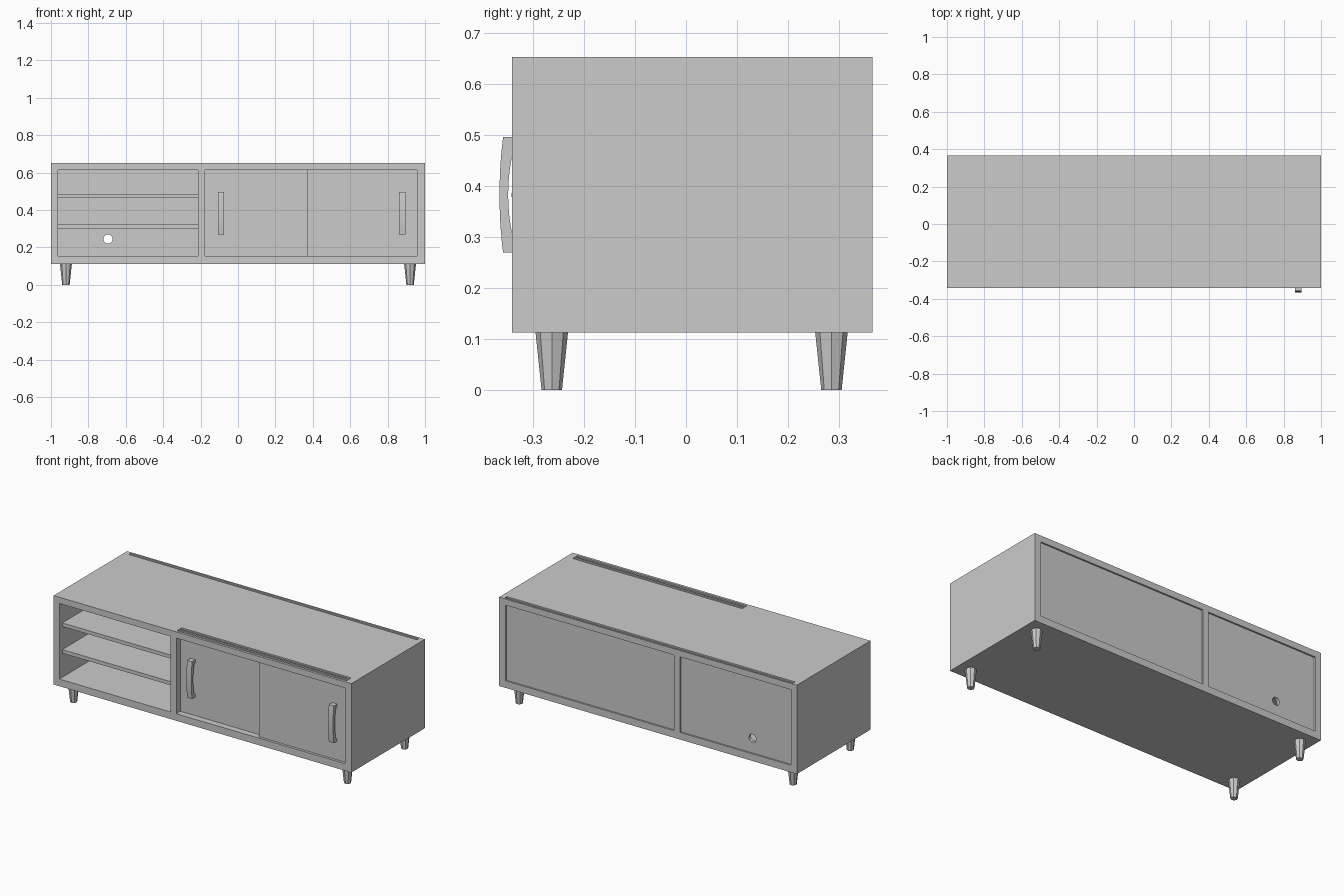
import bpy, bmesh, math

if "Cube" in bpy.data.objects:
    bpy.data.objects.remove(bpy.data.objects["Cube"])


def obj_from_bm(name, bm):
    bmesh.ops.recalc_face_normals(bm, faces=bm.faces)
    me = bpy.data.meshes.new(name)
    bm.to_mesh(me)
    bm.free()
    ob = bpy.data.objects.new(name, me)
    bpy.context.collection.objects.link(ob)
    return ob


def box(name, x0, x1, y0, y1, z0, z1):
    bm = bmesh.new()
    bmesh.ops.create_cube(bm, size=1)
    for v in bm.verts:
        v.co = (x1 if v.co.x > 0 else x0, y1 if v.co.y > 0 else y0, z1 if v.co.z > 0 else z0)
    return obj_from_bm(name, bm)


def cut(target, cutter):
    m = target.modifiers.new("cut", "BOOLEAN")
    m.operation, m.solver, m.object = "DIFFERENCE", "EXACT", cutter
    bpy.context.view_layer.objects.active = target
    bpy.ops.object.modifier_apply(modifier=m.name)
    bpy.data.objects.remove(cutter)


BOT, TOP = 0.155, 0.614
LEFT_BAY, RIGHT_BAY = (-0.962, -0.214), (-0.176, 0.958)

# Cabinet carcass: one block with two bays cut right through
body = box("cabinet_body", -1, 1, -0.341, 0.365, 0.112, 0.652)
for x0, x1 in (LEFT_BAY, RIGHT_BAY):
    cut(body, box("bay_cutter", x0, x1, -0.5, 0.5, BOT, TOP))

# Shallow track grooves in the top: two for the doors, one for the back
for x0, x1, y0, y1 in ((-0.182, 0.957, -0.326, -0.306),
                       (-0.182, 0.957, -0.300, -0.280),
                       (-0.968, 0.968, 0.335, 0.355)):
    cut(body, box("groove_cutter", x0, x1, y0, y1, 0.644, 0.7))

# Back panels, the left one with a cable hole
back_left = box("back_panel_left", *LEFT_BAY, 0.335, 0.355, BOT, TOP)
box("back_panel_right", *RIGHT_BAY, 0.335, 0.355, BOT, TOP)
bpy.ops.mesh.primitive_cylinder_add(vertices=24, radius=0.024, depth=0.2,
                                    location=(-0.695, 0.345, 0.245),
                                    rotation=(math.pi / 2, 0, 0))
cut(back_left, bpy.context.object)

# Shelves in the open bay
for name, z in (("lower_shelf", 0.301), ("upper_shelf", 0.463)):
    box(name, *LEFT_BAY, -0.312, 0.335, z, z + 0.022)

# Sliding doors on two tracks
box("front_door", 0.369, RIGHT_BAY[1], -0.326, -0.304, BOT, TOP)
box("rear_door", RIGHT_BAY[0], 0.41, -0.302, -0.280, BOT, TOP)


# Bowed handle: side profile extruded across its width
def handle(name, x, door_y):
    half, mid, n = 0.113, 0.382, 10
    ts = [-1 + 2 * i / n for i in range(n + 1)]
    outer = [(-0.040 + 0.007 * t * t, mid + half * t) for t in ts]
    inner = [(-0.023 + 0.0125 * t * t, mid + half * 0.86 * t) for t in reversed(ts)]
    prof = ([(0, mid - half)] + outer + [(0, mid + half), (0, mid + half * 0.86)]
            + inner + [(0, mid - half * 0.86)])
    bm = bmesh.new()
    face = bm.faces.new([bm.verts.new((x - 0.0165, door_y + y, z)) for y, z in prof])
    ext = bmesh.ops.extrude_face_region(bm, geom=[face])
    bmesh.ops.translate(bm, vec=(0.033, 0, 0),
                        verts=[e for e in ext["geom"] if isinstance(e, bmesh.types.BMVert)])
    return obj_from_bm(name, bm)


handle("front_door_handle", 0.878, -0.3255)
handle("rear_door_handle", -0.091, -0.3015)

# Tapered eight-sided legs
for side, x in (("left", -0.92), ("right", 0.92)):
    for end, y in (("front", -0.263), ("back", 0.285)):
        bpy.ops.mesh.primitive_cone_add(vertices=8, radius1=0.020, radius2=0.032,
                                        depth=0.114, location=(x, y, 0.057))
        bpy.context.object.name = f"{end}_{side}_leg"
